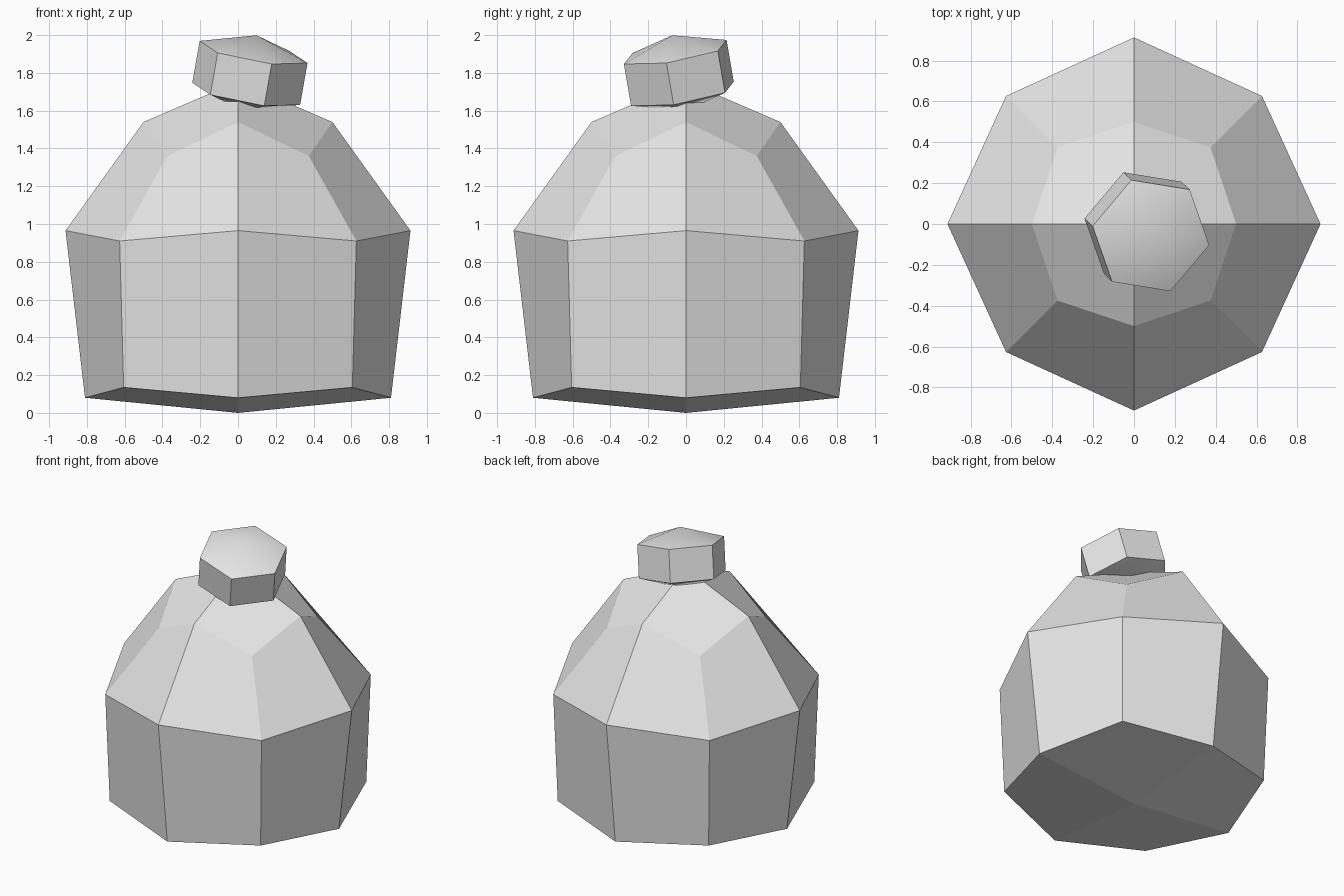
import bpy
import bmesh
from math import cos, sin, radians
from mathutils import Vector, Matrix

default_cube = bpy.data.objects.get("Cube")
if default_cube:
    bpy.data.objects.remove(default_cube, do_unlink=True)

# One plain grey for everything
GREY = (0.8, 0.8, 0.8, 1.0)
grey = bpy.data.materials.new("light_grey")
grey.use_nodes = True
grey.diffuse_color = GREY
grey.node_tree.nodes["Principled BSDF"].inputs["Base Color"].default_value = GREY


def ring(count, start, profile):
    """Ring of points; profile holds (radius, z) pairs used in turn."""
    points = []
    for i in range(count):
        r, z = profile[i % len(profile)]
        a = radians(start) + radians(360) * i / count
        points.append(Vector((r * cos(a), r * sin(a), z)))
    return points


def closed_solid(name, rings, bottom_z, top_z, step):
    """Skin the rings and close both ends on a pole, step edges per end face."""
    bm = bmesh.new()
    loops = [[bm.verts.new(p) for p in points] for points in rings]
    n = len(loops[0])
    for low, high in zip(loops, loops[1:]):
        for i in range(n):
            j = (i + 1) % n
            bm.faces.new((low[i], low[j], high[j], high[i]))
    for loop, z in ((loops[0], bottom_z), (loops[-1], top_z)):
        pole = bm.verts.new((0, 0, z))
        for i in range(0, n, step):
            bm.faces.new([pole] + [loop[(i + k) % n] for k in range(step + 1)])
    bmesh.ops.recalc_face_normals(bm, faces=bm.faces)
    mesh = bpy.data.meshes.new(name)
    bm.to_mesh(mesh)
    bm.free()
    mesh.materials.append(grey)
    obj = bpy.data.objects.new(name, mesh)
    bpy.context.collection.objects.link(obj)
    return obj


# Faceted body: side midpoints alternate with corners around each ring
body_rings = [
    ring(8, 0, [(0.81, 0.08), (0.856, 0.135)]),
    ring(8, 0, [(0.913, 0.965), (0.886, 0.91)]),
    ring(8, 0, [(0.5, 1.54), (0.53, 1.36)]),
]
closed_solid("body", body_rings, 0.0, 1.755, 2)

# Tilted six-sided stopper with shallow domed ends
cap_rings = [ring(6, -10, [(0.295, z)]) for z in (-0.114, 0.114)]
cap = closed_solid("stopper", cap_rings, -0.205, 0.205, 1)
axis = Vector((0.172, -0.167, 0.971))
tilt = Vector((0, 0, 1)).rotation_difference(axis).to_matrix().to_4x4()
cap.data.transform(Matrix.Translation((0.063, -0.038, 1.8)) @ tilt)

bpy.ops.object.select_all(action="DESELECT")
cap.select_set(True)
bpy.context.view_layer.objects.active = cap
bpy.ops.object.shade_smooth_by_angle(angle=radians(30))
